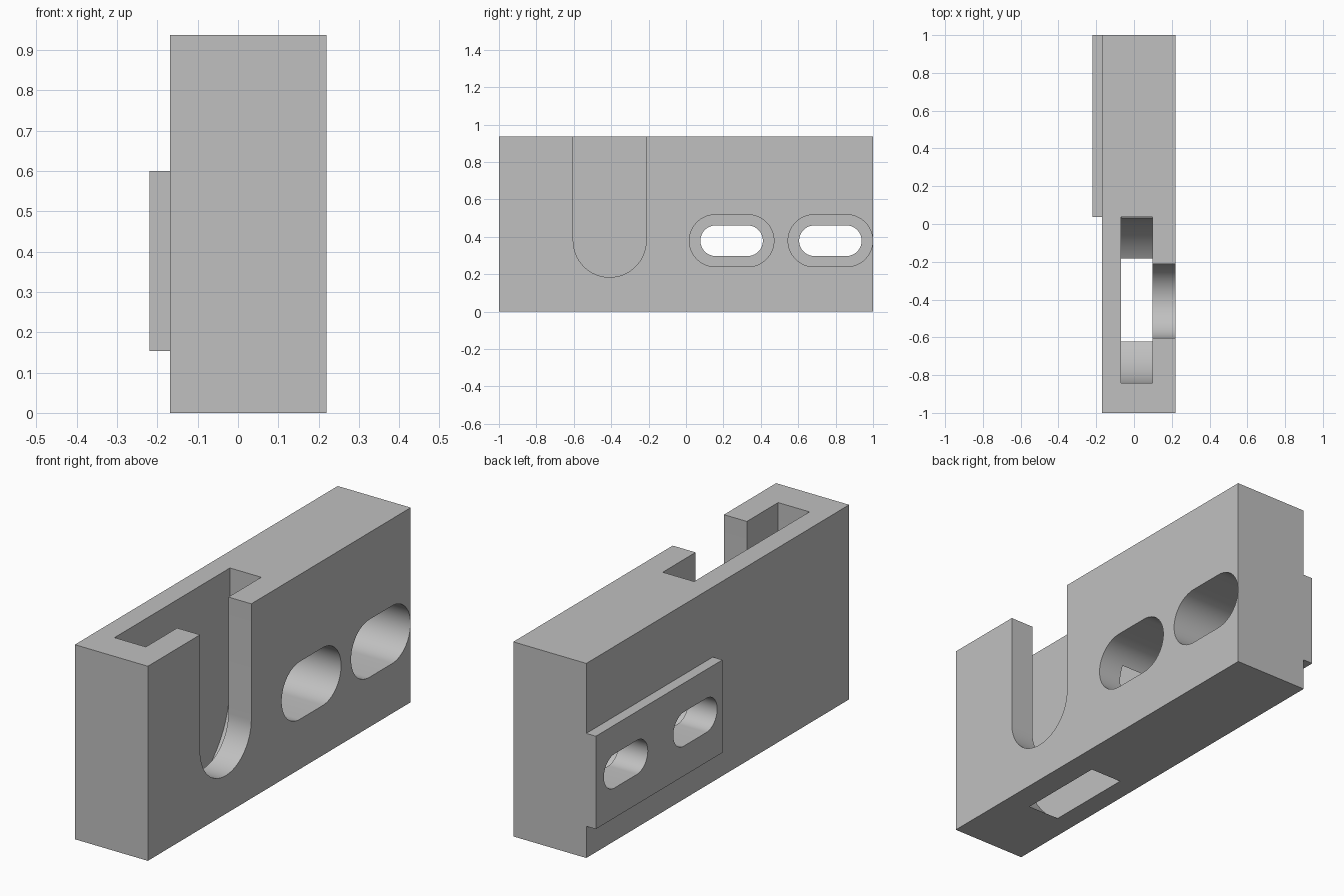
import bpy, bmesh, math

cube = bpy.data.objects.get("Cube")
if cube:
    bpy.data.objects.remove(cube, do_unlink=True)

grey = bpy.data.materials.new("plain grey")
grey.use_nodes = True
colour = (0.53, 0.53, 0.53, 1)
grey.diffuse_color = colour
grey.node_tree.nodes["Principled BSDF"].inputs["Base Color"].default_value = colour

HOLE_Z = 0.379
TOP = 0.937
OUT = 0.3          # cutters run past the outer faces


def prism(name, outline, x0, x1):
    """Extrude a (y, z) outline along x."""
    bm = bmesh.new()
    face = bm.faces.new([bm.verts.new((x0, y, z)) for y, z in outline])
    ext = bmesh.ops.extrude_face_region(bm, geom=[face])["geom"]
    verts = [v for v in ext if isinstance(v, bmesh.types.BMVert)]
    bmesh.ops.translate(bm, verts=verts, vec=(x1 - x0, 0, 0))
    bmesh.ops.recalc_face_normals(bm, faces=bm.faces)
    mesh = bpy.data.meshes.new(name)
    bm.to_mesh(mesh)
    bm.free()
    mesh.materials.append(grey)
    obj = bpy.data.objects.new(name, mesh)
    bpy.context.collection.objects.link(obj)
    return obj


def box(y0, y1, z0, z1):
    return [(y0, z0), (y1, z0), (y1, z1), (y0, z1)]


def arc(cy, cz, r, start, steps=32):
    """Half circle, counter-clockwise from the start angle."""
    angles = [start + math.pi * i / steps for i in range(steps + 1)]
    return [(cy + r * math.cos(a), cz + r * math.sin(a)) for a in angles]


def stadium(cy, half, r):
    return (arc(cy + half, HOLE_Z, r, -math.pi / 2)
            + arc(cy - half, HOLE_Z, r, math.pi / 2))


def open_u(cy, r):
    return arc(cy, HOLE_Z, r, math.pi) + [(cy + r, TOP + 0.2), (cy - r, TOP + 0.2)]


def combine(target, other, operation):
    mod = target.modifiers.new(operation.lower(), "BOOLEAN")
    mod.operation, mod.solver, mod.object = operation, "EXACT", other
    bpy.context.view_layer.objects.active = target
    bpy.ops.object.modifier_apply(modifier=mod.name)
    bpy.data.objects.remove(other, do_unlink=True)


# Main block with the raised pad on its left-hand wall
body = prism("slotted_block", box(-1, 1, 0, TOP), -0.169, 0.22)
combine(body, prism("raised_pad", box(0.037, 1, 0.153, 0.6), -0.22, -0.1), "UNION")

# Wide inner pocket, breaking through the underside, and its narrower mouth
combine(body, prism("pocket", open_u(-0.402, 0.439), -0.069, 0.098), "DIFFERENCE")
combine(body, prism("mouth", open_u(-0.408, 0.195), 0.05, OUT), "DIFFERENCE")

# Two stepped oblong bolt holes
for y in (0.244, 0.772):
    combine(body, prism("counterbore", stadium(y, 0.087, 0.139), -0.067, OUT), "DIFFERENCE")
    combine(body, prism("bolt_hole", stadium(y, 0.085, 0.082), -OUT, 0), "DIFFERENCE")

bpy.ops.object.select_all(action="DESELECT")
body.select_set(True)
bpy.context.view_layer.objects.active = body
bpy.ops.object.shade_smooth_by_angle(angle=math.radians(25))
